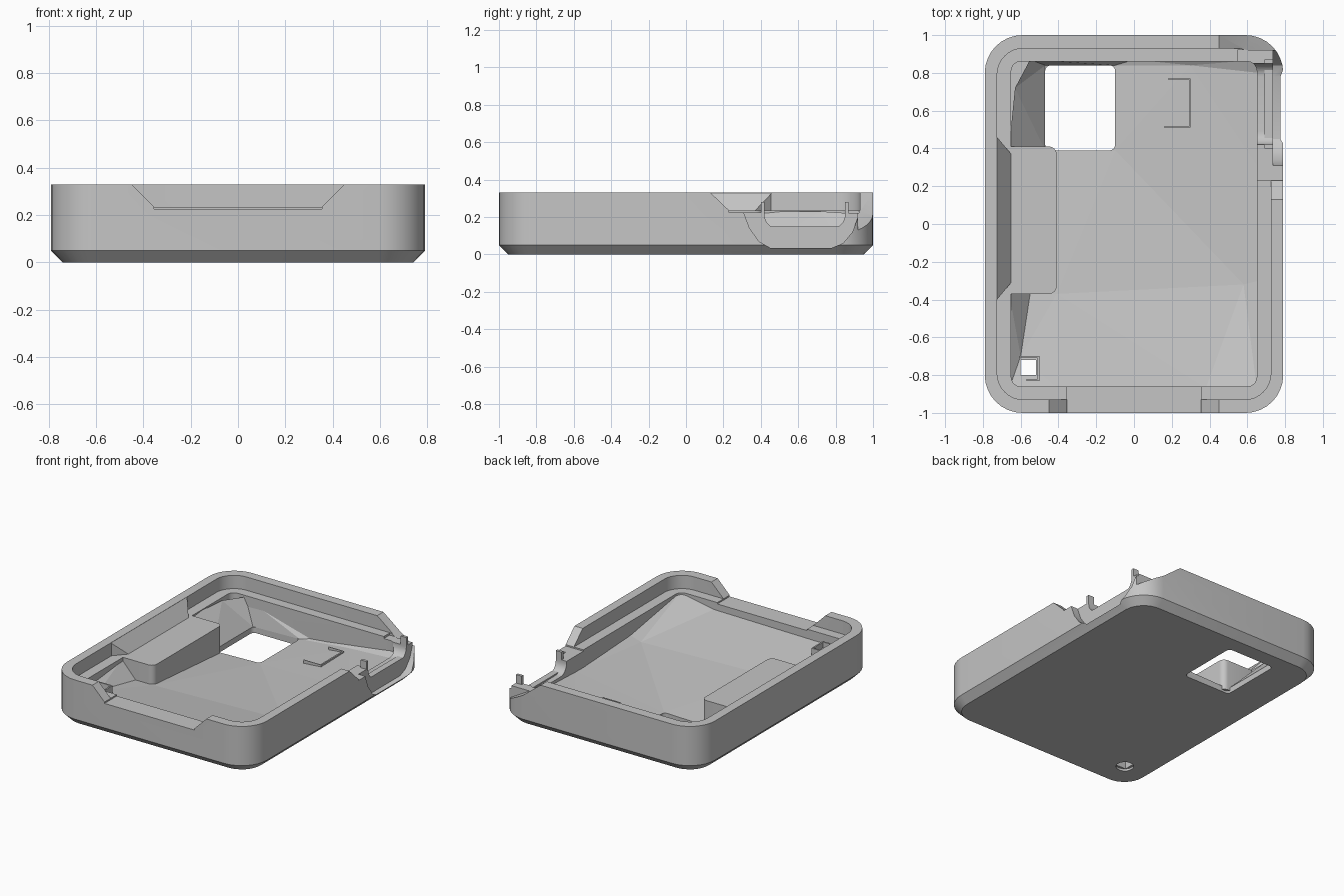
import bpy, bmesh, math
from mathutils import Vector
from mathutils.geometry import delaunay_2d_cdt

cube = bpy.data.objects.get("Cube")
if cube:
    bpy.data.objects.remove(cube)

grey = bpy.data.materials.new("plain_grey")
grey.use_nodes = True
GREY = (0.56, 0.56, 0.56, 1)
grey.diffuse_color = GREY
grey.node_tree.nodes["Principled BSDF"].inputs["Base Color"].default_value = GREY


def finish(name, bm):
    bmesh.ops.recalc_face_normals(bm, faces=bm.faces)
    mesh = bpy.data.meshes.new(name)
    bm.to_mesh(mesh)
    bm.free()
    mesh.materials.append(grey)
    ob = bpy.data.objects.new(name, mesh)
    bpy.context.collection.objects.link(ob)
    return ob


def rounded(x0, x1, y0, y1, r, n=8):
    """Outline of a rounded rectangle."""
    pts = []
    corners = ((x1 - r, y1 - r), (x0 + r, y1 - r), (x0 + r, y0 + r), (x1 - r, y0 + r))
    for q, (cx, cy) in enumerate(corners):
        for i in range(n + 1):
            a = math.pi / 2 * (q + i / n)
            pts.append((cx + r * math.cos(a), cy + r * math.sin(a)))
    return pts


def box(x0, x1, y0, y1):
    return [(x0, y0), (x1, y0), (x1, y1), (x0, y1)]


def loft(name, rings):
    """Closed solid through matching rings of 3D points."""
    bm = bmesh.new()
    loops = [[bm.verts.new(p) for p in ring] for ring in rings]
    n = len(loops[0])
    for a, b in zip(loops, loops[1:]):
        for i in range(n):
            j = (i + 1) % n
            bm.faces.new((a[i], a[j], b[j], b[i]))
    bm.faces.new(loops[0])
    bm.faces.new(loops[-1])
    return finish(name, bm)


def prism(name, profile, axis, lo, hi):
    """Extrude a 2D profile along x, y or z."""
    place = {"x": lambda p, d: (d, p[0], p[1]),
             "y": lambda p, d: (p[0], d, p[1]),
             "z": lambda p, d: (p[0], p[1], d)}[axis]
    return loft(name, [[place(p, d) for p in profile] for d in (lo, hi)])


def cut(ob, cutter, keep=False):
    cutter.hide_render = True
    mod = ob.modifiers.new("cut", "BOOLEAN")
    mod.operation, mod.solver, mod.object = "DIFFERENCE", "EXACT", cutter
    bpy.context.view_layer.objects.active = ob
    bpy.ops.object.modifier_apply(modifier=mod.name)
    if not keep:
        bpy.data.objects.remove(cutter)


def smooth(ob):
    bpy.ops.object.select_all(action="DESELECT")
    ob.select_set(True)
    bpy.context.view_layer.objects.active = ob
    bpy.ops.object.shade_smooth_by_angle(angle=math.radians(25))


TOP, LIP = 0.33, 0.235

# Outer tray with chamfered underside
rings = []
for inset, z in ((0.05, 0), (0, 0.05), (0, TOP)):
    outline = rounded(-0.79 + inset, 0.79 - inset, -1 + inset, 1 - inset, 0.2 - inset)
    rings.append([(x, y, z) for x, y in outline])
tray = loft("tray", rings)

# Cavity and the stepped lip around it
cut(tray, prism("cavity", rounded(-0.65, 0.65, -0.86, 0.86, 0.05), "z", 0.025, 1))
cut(tray, prism("lip", rounded(-0.725, 0.725, -0.93, 0.93, 0.14), "z", LIP, 1))

# Sloped notch in the front wall
cut(tray, prism("front_notch", [(-0.47, 0.35), (-0.355, 0.235), (-0.355, 0.225),
                                (0.355, 0.225), (0.355, 0.235), (0.47, 0.35)], "y", -1.1, -0.8))

# Lowered back corner beside the port
cut(tray, prism("corner_back", [(0.43, 0.345), (0.59, 0.22), (0.75, 0.13), (0.9, 0.1), (0.9, 0.4), (0.43, 0.4)],
                "y", 0.92, 1.1))
cut(tray, prism("corner_lip", box(0.55, 0.9, 0.8, 0.925), "z", 0.22, 0.4))
cut(tray, prism("corner_side", [(0.11, 0.35), (0.23, 0.235), (0.23, 0.225), (0.84, 0.225), (0.84, 0.35)],
                "x", 0.6, 0.9))

# Port opening and scooped recess in the side wall
cut(tray, prism("port_opening", rounded(0.42, 0.85, 0.14, 0.5, 0.07), "x", 0.6, 0.9))
recess = [(0.31, 0.36), (0.31, 0.22), (0.34, 0.14), (0.39, 0.07), (0.45, 0.035),
          (0.78, 0.035), (0.84, 0.06), (0.89, 0.12), (0.92, 0.2), (0.92, 0.36)]
cut(tray, prism("port_recess", recess, "x", 0.735, 0.9))

# Sloped inner rim above the ledge, flush with the lip
loft("rim_slope", [[(-0.73, y0, 0.22), (-0.73, y0, 0.329), (-0.725, y0, 0.329), (-0.65, y1, LIP), (-0.65, y1, 0.22)]
                   for y0, y1 in ((-0.4, -0.31), (0.46, 0.37))])

# Faceted floor that rises towards the front and side
points = [(-0.66, -0.87, 0.17), (-0.4, -0.87, 0.17), (0.38, -0.87, 0.18), (0.65, -0.87, 0.23),
          (-0.41, -0.37, 0.1), (-0.66, -0.37, 0.22), (0.58, -0.32, 0.1), (0.66, -0.3, 0.14),
          (-0.66, 0.42, 0.23), (-0.47, 0.39, 0.04), (-0.1, 0.39, 0.05), (-0.1, 0.84, 0.05),
          (-0.47, 0.84, 0.04), (-0.63, 0.72, 0.23), (-0.55, 0.87, 0.22), (0.3, 0.84, 0.09),
          (0.66, 0.8, 0.13), (0.66, 0.87, 0.16), (0, 0.87, 0.07), (0.66, 0.3, 0.11),
          (-0.55, -0.37, 0.1), (-0.6, -0.7, 0.14)]
flat = [Vector(p[:2]) for p in points]
creases = [(10, 6), (6, 2), (6, 3), (9, 10), (10, 11), (9, 12), (11, 15), (15, 16), (20, 21), (5, 21)]
verts, edges, faces, *rest = delaunay_2d_cdt(flat, creases, [], 0, 1e-5)
bm = bmesh.new()
heights = {tuple(round(c, 3) for c in p[:2]): p[2] for p in points}
top = [bm.verts.new((v.x, v.y, heights.get((round(v.x, 3), round(v.y, 3)), 0.1))) for v in verts]
for f in faces:
    bm.faces.new([top[i] for i in f])
made = bmesh.ops.extrude_face_region(bm, geom=bm.faces[:])
for v in made["geom"]:
    if isinstance(v, bmesh.types.BMVert):
        v.co.z = 0.015
floor = finish("floor", bm)

# Raised ledge along one side
ledge = prism("ledge", rounded(-0.69, -0.41, -0.37, 0.41, 0.04), "z", 0.015, LIP)

# Square window through the bottom
window = prism("window", rounded(-0.47, -0.1, 0.39, 0.84, 0.03), "z", -0.1, 0.6)
for ob in (tray, floor):
    cut(ob, window, keep=True)
bpy.data.objects.remove(window)

# Small hole: square above, round below
cut(floor, prism("pin_hole_square", box(-0.6, -0.52, -0.8, -0.72), "z", -0.1, 0.4))
cut(tray, prism("pin_hole_round", rounded(-0.617, -0.503, -0.817, -0.703, 0.056), "z", -0.1, 0.1))

# Guide around the small hole and a bracket mark on the floor
prism("hole_guide", [(-0.61, -0.71), (-0.51, -0.71), (-0.51, -0.82), (-0.57, -0.82),
                     (-0.57, -0.83), (-0.5, -0.83), (-0.5, -0.7), (-0.61, -0.7)], "z", 0.05, 0.2)
prism("floor_bracket", [(0.18, 0.77), (0.3, 0.77), (0.3, 0.51), (0.16, 0.51), (0.16, 0.515),
                        (0.29, 0.515), (0.29, 0.765), (0.18, 0.765)], "z", 0.05, 0.098)

# Thin retaining strips inside the port
for name, y0, y1 in (("port_tab_front", 0.4, 0.42), ("port_tab_back", 0.85, 0.87)):
    prism(name, box(0.69, 0.735, y0, y1), "z", 0.1, 0.28)
prism("port_sill", box(0.69, 0.735, 0.44, 0.83), "z", 0.1, 0.15)

for ob in (tray, ledge):
    smooth(ob)
